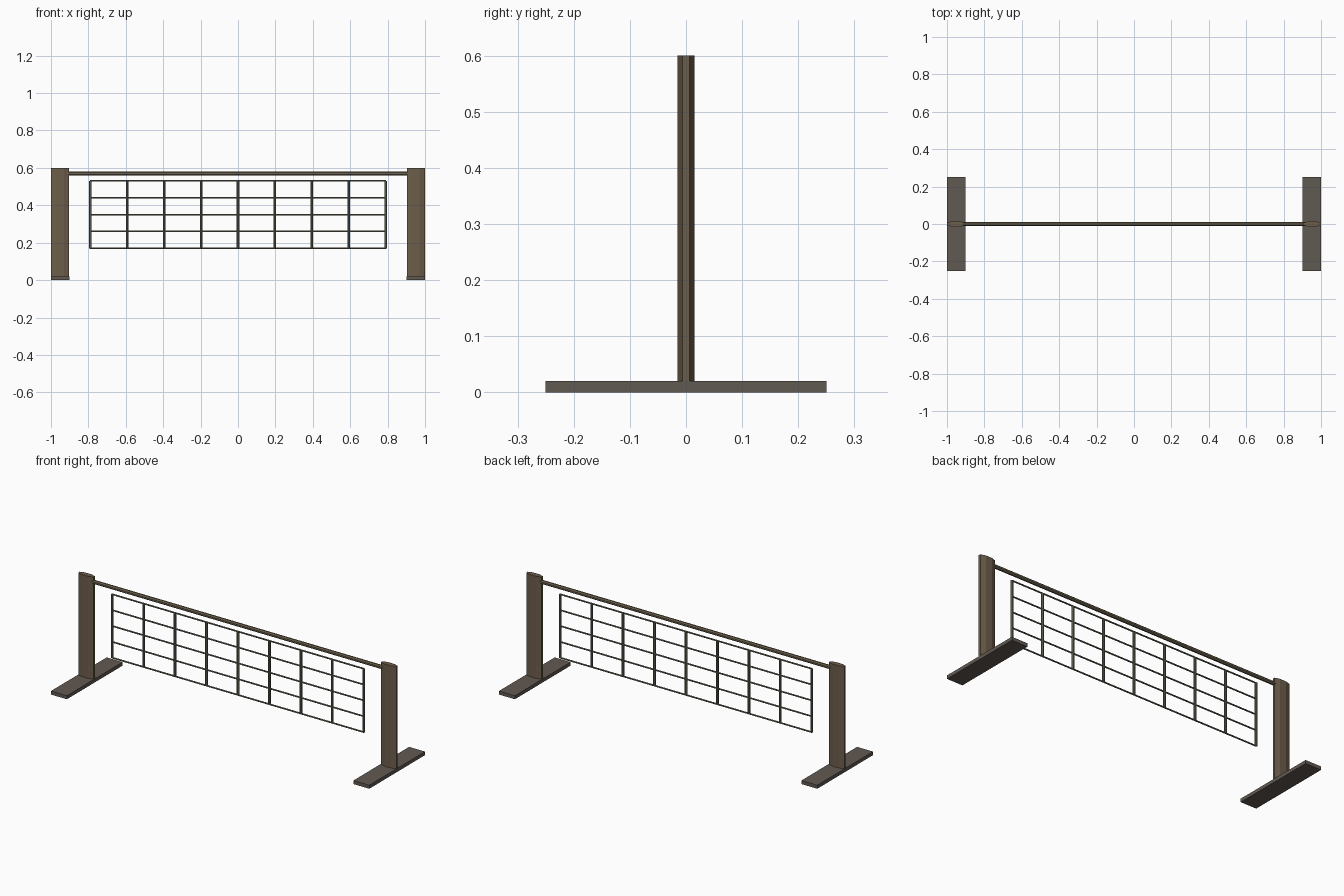
import bpy, bmesh, math
from mathutils import Matrix

if "Cube" in bpy.data.objects:
    bpy.data.objects.remove(bpy.data.objects["Cube"])


def material(name, rgb):
    m = bpy.data.materials.new(name)
    m.diffuse_color = (*rgb, 1)
    m.use_nodes = True
    m.node_tree.nodes["Principled BSDF"].inputs["Base Color"].default_value = m.diffuse_color
    return m


WOOD = material("post_brown", (0.15, 0.11, 0.07))
BASE = material("foot_brown", (0.12, 0.10, 0.085))
RAIL = material("rail_olive", (0.16, 0.13, 0.08))
WIRE = material("wire_grey_green", (0.15, 0.15, 0.11))


def finish(name, bm, mat):
    bmesh.ops.recalc_face_normals(bm, faces=bm.faces)
    me = bpy.data.meshes.new(name)
    bm.to_mesh(me)
    bm.free()
    me.materials.append(mat)
    ob = bpy.data.objects.new(name, me)
    bpy.context.collection.objects.link(ob)
    return ob


def box(name, centre, size, mat):
    bm = bmesh.new()
    bmesh.ops.create_cube(bm, size=1, matrix=Matrix.Translation(centre) @ Matrix.Diagonal((*size, 1)))
    return finish(name, bm, mat)


def rod(name, centre, half_x, half_y, length, sides, mat, along_x=False):
    # prism with flat sides facing the axes; half sizes are measured to the flats
    k = 1 / math.cos(math.pi / sides)
    bm = bmesh.new()
    m = Matrix.Translation(centre)
    if along_x:
        m = m @ Matrix.Rotation(math.pi / 2, 4, 'Y')
    m = m @ Matrix.Diagonal((half_x * k, half_y * k, length, 1))
    m = m @ Matrix.Rotation(math.pi / sides, 4, 'Z')
    bmesh.ops.create_cone(bm, cap_ends=True, segments=sides, radius1=1, radius2=1, depth=1, matrix=m)
    return finish(name, bm, mat)


# feet and flattened eight-sided posts
for side, s in (("left", -1), ("right", 1)):
    box(side + "_foot", (s * 0.95, 0, 0.01), (0.1, 0.5, 0.02), BASE)
    rod(side + "_post", (s * 0.951, 0, 0.305), 0.048, 0.015, 0.59, 8, WOOD)

# top rail let into the posts
rod("top_rail", (0, 0, 0.57), 0.01, 0.01, 1.84, 8, RAIL, True)

# hanging grid: nine uprights and five thin crosswires
for i in range(9):
    rod(f"grid_upright_{i + 1}", (-0.79 + i * 0.1975, 0, 0.35), 0.007, 0.007, 0.36, 8, WIRE)
for i in range(5):
    rod(f"grid_crosswire_{i + 1}", (0, 0, 0.17 + i * 0.09), 0.004, 0.004, 1.58, 8, WIRE, True)
